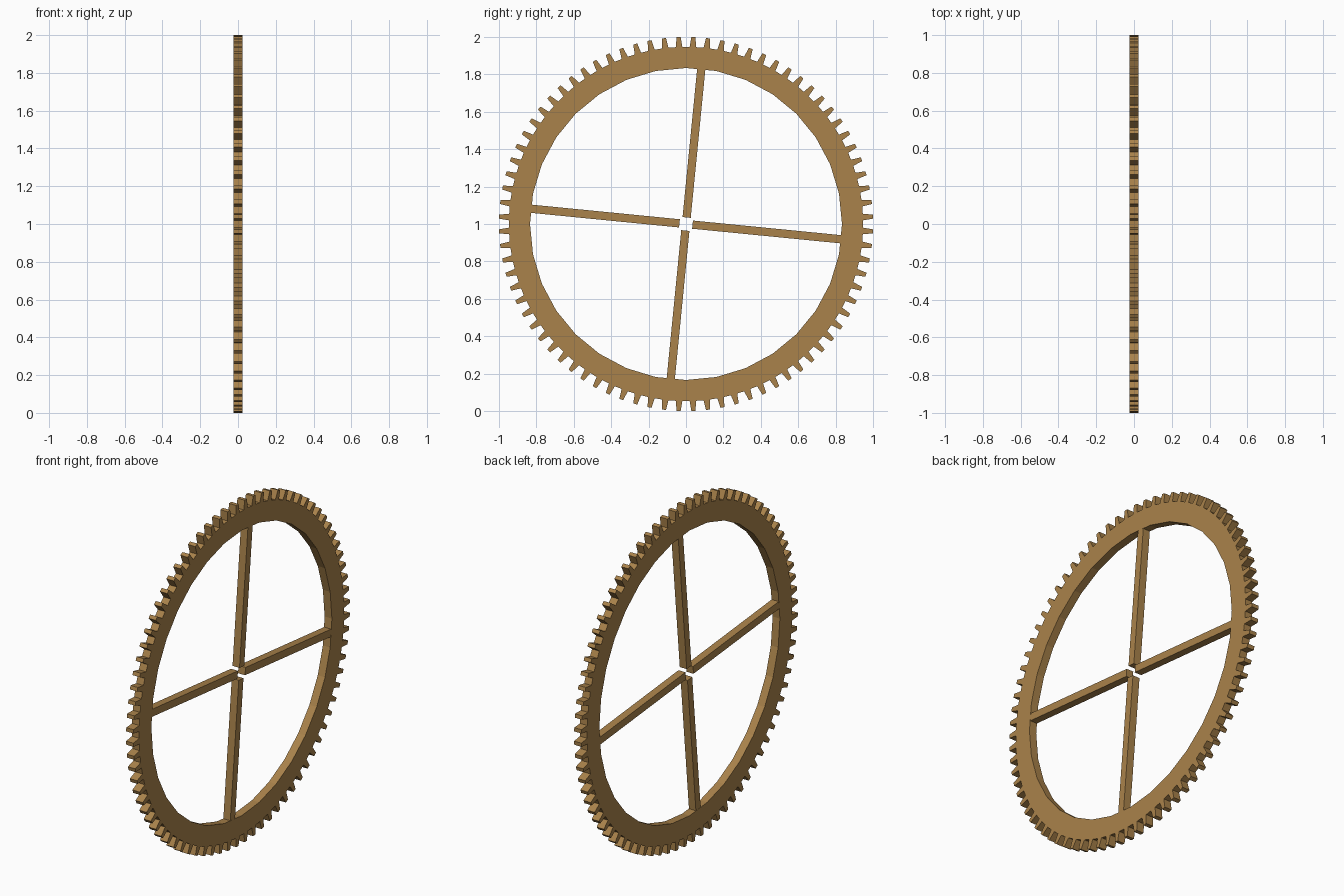
import bpy, bmesh
from math import sin, cos, pi, radians
from mathutils import Matrix

if "Cube" in bpy.data.objects:
    bpy.data.objects.remove(bpy.data.objects["Cube"])

TEETH, SIDES = 80, 32
R_TIP, R_ROOT, R_IN = 1.0, 0.947, 0.834
HALF = 0.0235                      # half thickness along x

brass = bpy.data.materials.new("aged brass")
brass.diffuse_color = (0.40, 0.225, 0.07, 1)
brass.use_nodes = True
brass.node_tree.nodes["Principled BSDF"].inputs["Base Color"].default_value = brass.diffuse_color


def finish(name, bm):
    bmesh.ops.recalc_face_normals(bm, faces=bm.faces)
    me = bpy.data.meshes.new(name)
    bm.to_mesh(me)
    bm.free()
    me.materials.append(brass)
    ob = bpy.data.objects.new(name, me)
    ob.location.z = 1.0
    bpy.context.collection.objects.link(ob)
    return ob


def loop(bm, pts):
    vs = [bm.verts.new((-HALF, r * sin(a), r * cos(a))) for r, a in pts]
    return [bm.edges.new((vs[i], vs[(i + 1) % len(vs)])) for i in range(len(vs))]


# toothed rim: outer tooth profile and faceted inner hole, filled and extruded
pitch = 2 * pi / TEETH
outer = []
for i in range(TEETH):
    a = (i + 0.5) * pitch
    outer += [(R_ROOT, a - 0.0185), (R_TIP, a - 0.011),
              (R_TIP, a + 0.011), (R_ROOT, a + 0.0185)]
inner = [(R_IN, 2 * pi * i / SIDES) for i in range(SIDES)]
bm = bmesh.new()
edges = loop(bm, outer) + loop(bm, inner)
bmesh.ops.triangle_fill(bm, edges=edges, use_beauty=True, use_dissolve=False)
ext = bmesh.ops.extrude_face_region(bm, geom=bm.faces[:], use_keep_orig=True)
bmesh.ops.translate(bm, vec=(2 * HALF, 0, 0),
                    verts=[g for g in ext["geom"] if isinstance(g, bmesh.types.BMVert)])
finish("toothed_rim", bm)

# four slightly turned spokes, stopping short of the open centre
R0, R1, WIDTH = 0.035, 0.838, 0.044
for k in range(4):
    bm = bmesh.new()
    bmesh.ops.create_cube(bm, size=1, matrix=Matrix.Translation((0, 0, (R0 + R1) / 2))
                          @ Matrix.Diagonal((2 * HALF - 0.002, WIDTH, R1 - R0, 1)))
    bmesh.ops.rotate(bm, verts=bm.verts, cent=(0, 0, 0),
                     matrix=Matrix.Rotation(-radians(5.625 + 90 * k), 3, 'X'))
    finish(f"spoke_{k + 1}", bm)
